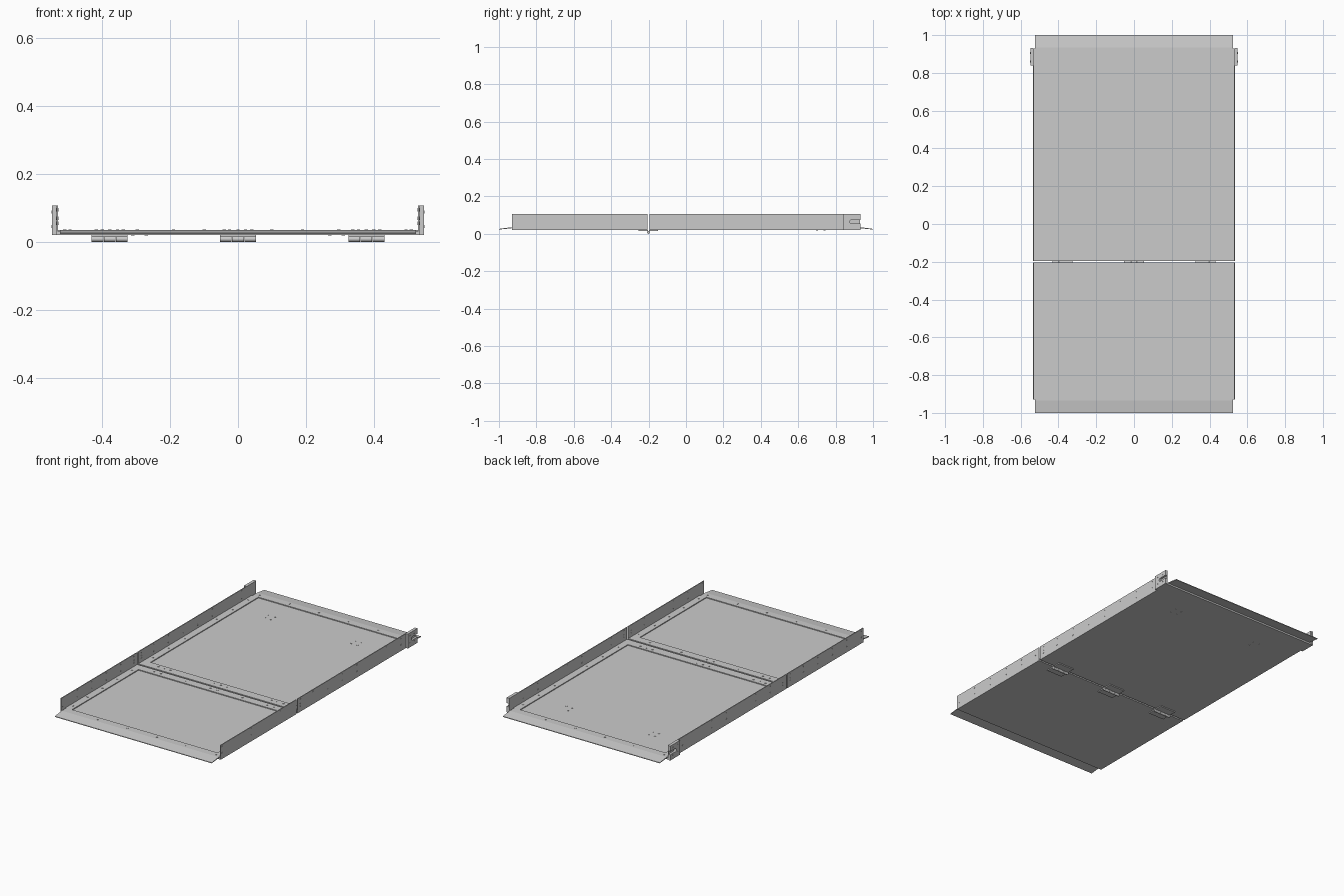
import bpy, bmesh, math
from mathutils import Matrix, Vector

if "Cube" in bpy.data.objects:
    bpy.data.objects.remove(bpy.data.objects["Cube"])


def finish(name, bm):
    bmesh.ops.recalc_face_normals(bm, faces=bm.faces[:])
    me = bpy.data.meshes.new(name)
    bm.to_mesh(me)
    bm.free()
    ob = bpy.data.objects.new(name, me)
    bpy.context.collection.objects.link(ob)
    return ob


def box(name, x, y, z):
    bm = bmesh.new()
    c = Vector((sum(x) / 2, sum(y) / 2, sum(z) / 2))
    s = Matrix.Diagonal((x[1] - x[0], y[1] - y[0], z[1] - z[0], 1))
    bmesh.ops.create_cube(bm, size=1, matrix=Matrix.Translation(c) @ s)
    return finish(name, bm)


def extrude_x(name, profile, x0, x1):
    """Extrude a (y, z) outline along x."""
    bm = bmesh.new()
    f = bm.faces.new([bm.verts.new((x0, y, z)) for y, z in profile])
    r = bmesh.ops.extrude_face_region(bm, geom=[f])
    vs = [g for g in r["geom"] if isinstance(g, bmesh.types.BMVert)]
    bmesh.ops.translate(bm, verts=vs, vec=(x1 - x0, 0, 0))
    return finish(name, bm)


def rivets(name, points, axis="Z", r=0.005, h=0.003):
    """Small round fastener heads, all in one object."""
    bm = bmesh.new()
    rot = Matrix.Rotation(math.pi / 2, 4, "Y") if axis == "X" else Matrix()
    for p in points:
        bmesh.ops.create_cone(bm, cap_ends=True, segments=12, radius1=r, radius2=r,
                              depth=h, matrix=Matrix.Translation(p) @ rot)
    return finish(name, bm)


def sides(a, b):
    """Interval on the right (+x) and its mirror on the left."""
    return (("right", 1, (a, b)), ("left", -1, (-b, -a)))


# The two panels: deck, side walls and inner angle flanges
panels = {"front": (-0.93, -0.205), "rear": (-0.195, 0.93)}
flanges = {"front": (-0.89, -0.255), "rear": (-0.14, 0.89)}
for key, span in panels.items():
    box(f"{key}_deck", (-0.53, 0.53), span, (0.02, 0.03))
    for side, s, xs in sides(0.53, 0.535):
        box(f"{key}_{side}_wall", xs, span, (0.02, 0.107))
    for side, s, xs in sides(0.487, 0.53):
        box(f"{key}_{side}_flange", xs, flanges[key], (0.03, 0.035))

# Strips along the fold
box("front_fold_strip", (-0.53, 0.53), (-0.255, -0.205), (0.03, 0.035))
box("rear_fold_strip", (-0.53, 0.53), (-0.195, -0.14), (0.03, 0.035))

# Bent end flaps
flap = [(0.89, 0.03), (0.932, 0.03), (1.0, 0.0225), (1.0, 0.0265), (0.934, 0.035), (0.89, 0.035)]
for name, s in (("front_flap", -1), ("rear_flap", 1)):
    extrude_x(name, [(s * y, z) for y, z in flap], -0.525, 0.525)

# Slotted latch brackets on the rear ends of the walls
slot = [(0.885 + 0.01 * math.cos(a), 0.065 + 0.01 * math.sin(a))
        for a in [math.radians(90 + i * 22.5) for i in range(9)]]
outline = [(0.933, 0.02), (0.933, 0.055)] + slot[::-1] + [(0.933, 0.075), (0.933, 0.107),
                                                         (0.84, 0.107), (0.84, 0.02)]
for side, s, xs in sides(0.535, 0.548):
    extrude_x(f"{side}_latch_bracket", outline, *xs)

# Three hinges under the fold
for name, x in (("left", -0.378), ("middle", 0), ("right", 0.378)):
    for leaf, ys in (("front", (-0.255, -0.203)), ("rear", (-0.197, -0.15))):
        box(f"{name}_hinge_{leaf}_leaf", (x - 0.053, x + 0.053), ys, (0.014, 0.02))
    knuckle = [(-0.2 + 0.008 * math.cos(i * math.pi / 8), 0.008 + 0.008 * math.sin(i * math.pi / 8))
               for i in range(16)]
    for i in range(3):
        a = x - 0.053 + i * 0.0358
        extrude_x(f"{name}_hinge_knuckle_{i + 1}", knuckle, a, a + 0.0344)

# Deck fasteners
top = 0.0355
edge_y = [0.83 - 0.1525 * i for i in range(7)] + [-0.285 - 0.141 * i for i in range(5)]
rivets("deck_edge_rivets", [(s * 0.51, y, top) for s in (-1, 1) for y in edge_y])
rivets("flap_rivets", [(-0.495 + 0.198 * i, y, top) for y in (-0.915, 0.915) for i in range(6)])
rear_x = [c + d for c in (-0.378, 0, 0.378) for d in (-0.04, 0, 0.04)]
front_x = [-0.4, -0.355, -0.19, -0.025, 0.022, 0.19, 0.355, 0.4]
rivets("fold_rivets", [(x, -0.162, top) for x in rear_x] + [(x, -0.228, top) for x in front_x])
rivets("handle_bolts", [(s * x, y, 0.025) for s in (-1, 1) for x in (0.27, 0.31) for y in (0.70, 0.74)],
       h=0.013)

# Wall fasteners
wall_y = [-0.915 + 0.139 * i for i in range(5)] + [-0.235, -0.165] + [-0.045 + 0.14 * i for i in range(7)]
pts = [(y, z) for y in wall_y for z in (0.055, 0.095)] + [(-0.235, 0.07), (-0.165, 0.07)]
for side, s, xs in sides(0.53, 0.535):
    rivets(f"{side}_wall_rivets", [(s * 0.5325, y, z) for y, z in pts], "X", h=0.007)
    rivets(f"{side}_bracket_bolts", [(s * 0.548, y, z) for y in (0.86, 0.905) for z in (0.045, 0.088)],
           "X", h=0.003)
